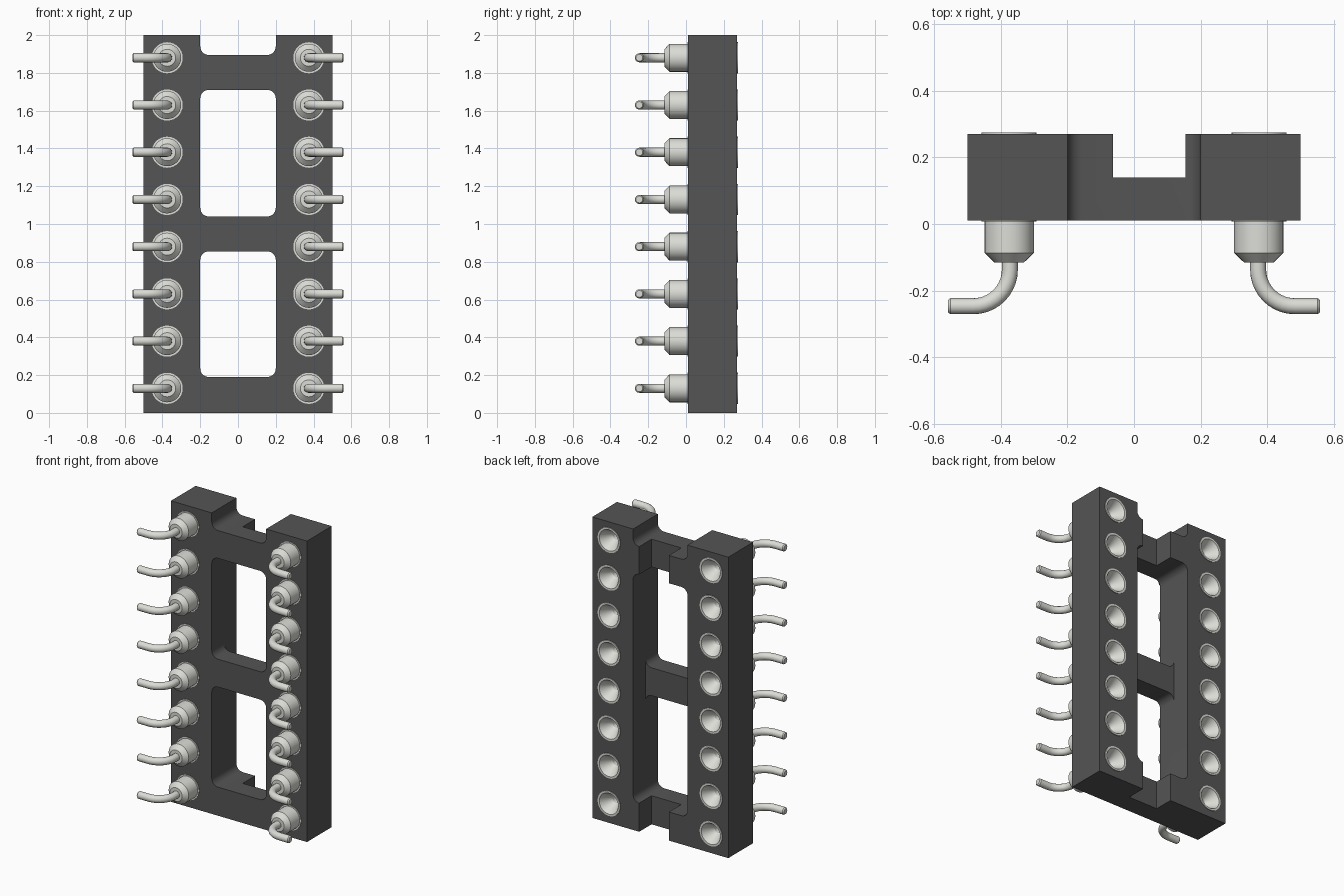
import bpy, bmesh
from math import sin, cos, pi
from mathutils import Vector

if "Cube" in bpy.data.objects:
    bpy.data.objects.remove(bpy.data.objects["Cube"])

SEG = 28
PIN_X = 0.375
PIN_Z = [0.13 + 0.25 * i for i in range(8)]


def material(name, rgb):
    m = bpy.data.materials.new(name)
    m.diffuse_color = (*rgb, 1)
    m.use_nodes = True
    m.node_tree.nodes["Principled BSDF"].inputs["Base Color"].default_value = m.diffuse_color
    return m


dark = material("dark_plastic", (0.09, 0.09, 0.09))
metal = material("pale_metal", (0.72, 0.72, 0.68))


def finish(bm, name, mat=None):
    bmesh.ops.recalc_face_normals(bm, faces=bm.faces)
    me = bpy.data.meshes.new(name)
    bm.to_mesh(me)
    bm.free()
    if mat:
        me.materials.append(mat)
    ob = bpy.data.objects.new(name, me)
    bpy.context.collection.objects.link(ob)
    return ob


def smooth(ob):
    bpy.ops.object.select_all(action='DESELECT')
    ob.select_set(True)
    bpy.context.view_layer.objects.active = ob
    bpy.ops.object.shade_smooth_by_angle(angle=0.5)


def prism(bm, pts, y0, y1):
    """Closed prism along y from an outline of (x, z) points."""
    a = [bm.verts.new((x, y0, z)) for x, z in pts]
    b = [bm.verts.new((x, y1, z)) for x, z in pts]
    bm.faces.new(a)
    bm.faces.new(b[::-1])
    for i in range(len(a)):
        j = (i + 1) % len(a)
        bm.faces.new((a[j], a[i], b[i], b[j]))


def box(x0, x1, z0, z1):
    return [(x0, z0), (x1, z0), (x1, z1), (x0, z1)]


def rounded(x0, x1, z0, z1, r=0.045, n=6):
    pts = []
    for k, (cx, cz) in enumerate(box(x0 + r, x1 - r, z0 + r, z1 - r)):
        for i in range(n + 1):
            a = pi + k * pi / 2 + i / n * pi / 2
            pts.append((cx + r * cos(a), cz + r * sin(a)))
    return pts


def circle(cx, cz, r):
    return [(cx + r * cos(2 * pi * i / SEG), cz + r * sin(2 * pi * i / SEG)) for i in range(SEG)]


def cut(ob, bm):
    c = finish(bm, "cutter")
    c.hide_render = True
    mod = ob.modifiers.new("cut", 'BOOLEAN')
    mod.operation, mod.solver, mod.object = 'DIFFERENCE', 'EXACT', c
    bpy.context.view_layer.objects.active = ob
    bpy.ops.object.modifier_apply(modifier=mod.name)
    bpy.data.objects.remove(c)


def skin(bm, rings, seg):
    """Skin circles (x, y, direction angle in the xy plane, radius), capped at both ends."""
    loops = []
    for x, y, a, r in rings:
        side = Vector((-sin(a), cos(a), 0))
        loops.append([bm.verts.new(Vector((x, y, 0)) + side * r * cos(2 * pi * i / seg)
                                   + Vector((0, 0, r * sin(2 * pi * i / seg)))) for i in range(seg)])
    for p, q in zip(loops, loops[1:]):
        for i in range(seg):
            j = (i + 1) % seg
            bm.faces.new((p[i], p[j], q[j], q[i]))
    bm.faces.new(loops[0])
    bm.faces.new(loops[-1][::-1])


# Frame: block with two windows, an open top notch and pin holes
bm = bmesh.new()
prism(bm, box(-0.5, 0.5, 0, 2), 0.01, 0.27)
frame = finish(bm, "socket_frame", dark)
bm = bmesh.new()
for z0, z1 in ((0.19, 0.855), (1.04, 1.71), (1.895, 2.2)):
    prism(bm, rounded(-0.2, 0.2, z0, z1), -0.1, 0.4)
for s in (-1, 1):
    for z in PIN_Z:
        prism(bm, circle(s * PIN_X, z, 0.08), -0.1, 0.4)
cut(frame, bm)

# Crossbars are lowered at the back: fully in the middle, by an offset channel at the ends
bm = bmesh.new()
prism(bm, box(-0.2, 0.2, 0.78, 1.12), 0.14, 0.4)
prism(bm, box(-0.063, 0.155, -0.1, 0.4), 0.14, 0.4)
prism(bm, box(-0.063, 0.155, 1.5, 2.1), 0.14, 0.4)
cut(frame, bm)
smooth(frame)

# Contact: funnel mouth, flange, collar and chamfered tip, as (radius, y)
CONTACT = [(0.024, 0.08), (0.024, 0.2), (0.07, 0.275), (0.0825, 0.275), (0.0825, 0.007),
           (0.074, 0.007), (0.074, -0.087), (0.045, -0.115)]

for s, label in ((-1, "left"), (1, "right")):
    bm = bmesh.new()
    skin(bm, [(s * PIN_X, y, -pi / 2, r) for r, y in CONTACT], SEG)
    # Bent wire leg
    x0, bend, w = 0.373, 0.11, 0.024
    path = [(x0, -0.10, -pi / 2, w)]
    for i in range(11):
        t = i / 10 * pi / 2
        path.append((x0 + bend * (1 - cos(t)), -0.137 - bend * sin(t), -pi / 2 + t, w))
    path += [(0.552, -0.247, 0, w), (0.559, -0.247, 0, w - 0.006)]
    skin(bm, [(s * x, y, a if s > 0 else -pi - a, r) for x, y, a, r in path], 16)
    pin = finish(bm, label + "_pin_1", metal)
    smooth(pin)
    pin.location.z = PIN_Z[0]
    for n, z in enumerate(PIN_Z[1:], 2):
        dup = pin.copy()
        dup.name = f"{label}_pin_{n}"
        dup.location.z = z
        bpy.context.collection.objects.link(dup)
